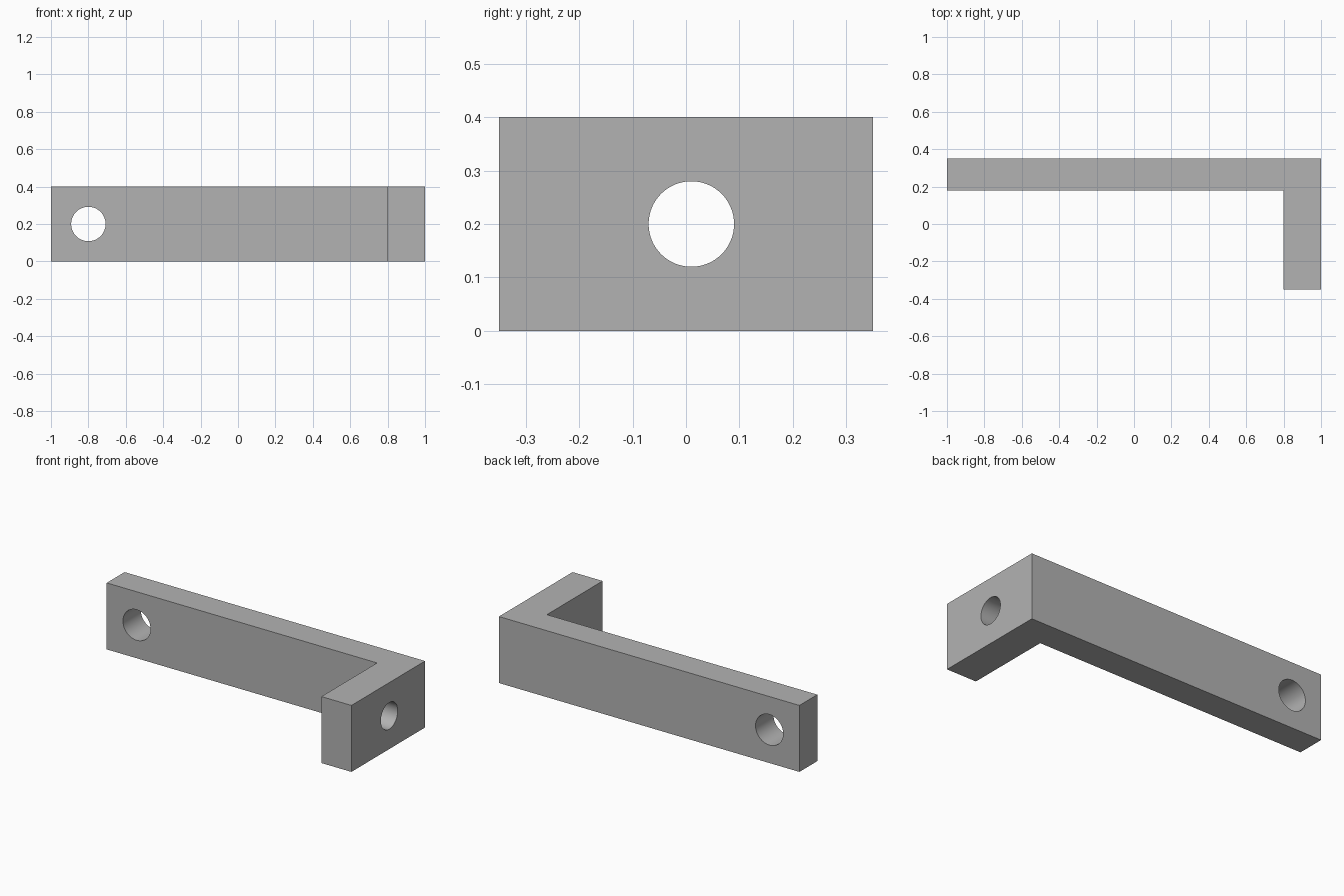
import bpy
import bmesh
from math import pi, radians
from mathutils import Matrix

cube = bpy.data.objects.get("Cube")
if cube:
    bpy.data.objects.remove(cube, do_unlink=True)

HEIGHT = 0.4

grey = bpy.data.materials.new("plain grey")
grey.use_nodes = True
colour = (0.45, 0.45, 0.45, 1)
grey.diffuse_color = colour
grey.node_tree.nodes["Principled BSDF"].inputs["Base Color"].default_value = colour


def finish(name, bm):
    bmesh.ops.recalc_face_normals(bm, faces=bm.faces)
    mesh = bpy.data.meshes.new(name)
    bm.to_mesh(mesh)
    bm.free()
    mesh.materials.append(grey)
    obj = bpy.data.objects.new(name, mesh)
    bpy.context.collection.objects.link(obj)
    return obj


def extruded(name, outline):
    bm = bmesh.new()
    base = bm.faces.new([bm.verts.new((x, y, 0)) for x, y in outline])
    top = bmesh.ops.extrude_face_region(bm, geom=[base])["geom"]
    verts = [v for v in top if isinstance(v, bmesh.types.BMVert)]
    bmesh.ops.translate(bm, verts=verts, vec=(0, 0, HEIGHT))
    return finish(name, bm)


def drill(body, name, centre, radius, axis):
    bm = bmesh.new()
    turn = Matrix.Translation(centre) @ Matrix.Rotation(pi / 2, 4, axis)
    bmesh.ops.create_cone(bm, cap_ends=True, segments=64, radius1=radius,
                          radius2=radius, depth=0.5, matrix=turn)
    cutter = finish(name, bm)
    cutter.hide_render = True
    mod = body.modifiers.new(name, 'BOOLEAN')
    mod.operation = 'DIFFERENCE'
    mod.solver = 'EXACT'
    mod.object = cutter
    bpy.ops.object.modifier_apply(modifier=name)
    bpy.data.objects.remove(cutter, do_unlink=True)


# L-shaped bracket: long arm along the back, short arm at the left
bracket = extruded("angle_bracket", [(-1, 0.35), (-1, 0.18), (0.8, 0.18),
                                     (0.8, -0.35), (1, -0.35), (1, 0.35)])
bpy.ops.object.select_all(action='DESELECT')
bpy.context.view_layer.objects.active = bracket
bracket.select_set(True)

# Bolt holes through each arm
drill(bracket, "long_arm_hole", (-0.8, 0.265, HEIGHT / 2), 0.092, 'X')
drill(bracket, "short_arm_hole", (0.9, 0.01, HEIGHT / 2), 0.08, 'Y')

# Smooth hole walls, sharp outer edges
bpy.ops.object.shade_smooth_by_angle(angle=radians(30))
